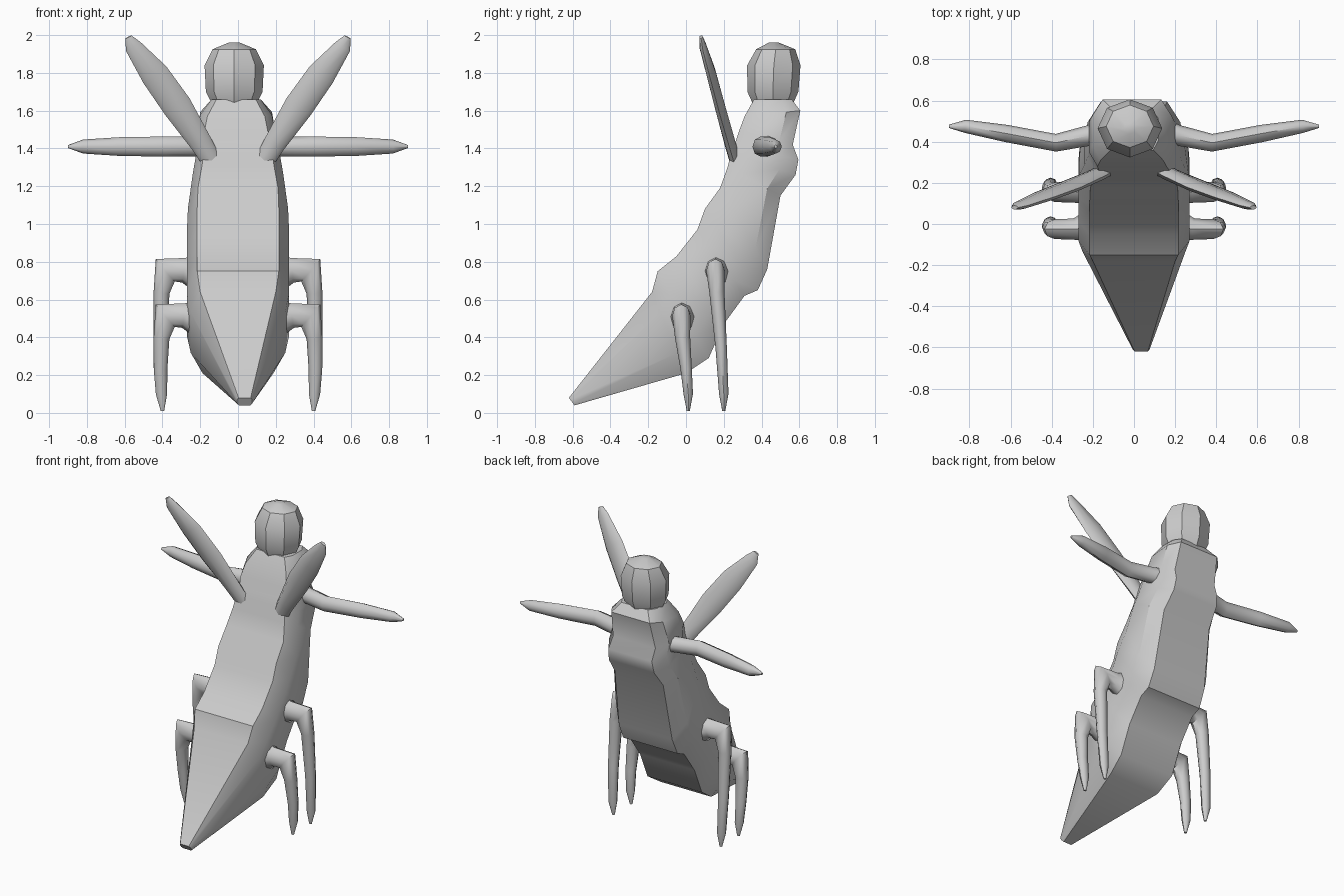
import bpy, bmesh, math
from mathutils import Vector


def loft(name, rings, angle=35):
    """Skin a list of equally sized vertex rings, cap both ends."""
    bm = bmesh.new()
    vs = [[bm.verts.new(p) for p in r] for r in rings]
    n = len(vs[0])
    for a, b in zip(vs, vs[1:]):
        for i in range(n):
            j = (i + 1) % n
            bm.faces.new((a[i], a[j], b[j], b[i]))
    bm.faces.new(vs[0])
    bm.faces.new(vs[-1])
    bmesh.ops.recalc_face_normals(bm, faces=bm.faces)
    me = bpy.data.meshes.new(name)
    bm.to_mesh(me)
    bm.free()
    ob = bpy.data.objects.new(name, me)
    bpy.context.collection.objects.link(ob)
    bpy.ops.object.select_all(action='DESELECT')
    ob.select_set(True)
    bpy.context.view_layer.objects.active = ob
    bpy.ops.object.shade_smooth_by_angle(angle=math.radians(angle))
    return ob


def limb(name, path, ref, side, sides=8):
    """Tapered tube; path rows are x, y, z, radius across, radius along ref."""
    pts = [Vector((side * p[0], p[1], p[2])) for p in path]
    rings = []
    for i, p in enumerate(pts):
        t = Vector()
        if i > 0:
            t += (p - pts[i - 1]).normalized()
        if i < len(pts) - 1:
            t += (pts[i + 1] - p).normalized()
        t.normalize()
        v = Vector(ref)
        v = (v - t * v.dot(t)).normalized()
        u = v.cross(t)
        a, b = path[i][3:]
        ring = []
        for k in range(sides):
            w = 2 * math.pi * k / sides
            ring.append(p + u * a * math.cos(w) + v * b * math.sin(w))
        rings.append(ring)
    loft(name, rings, 50)


# Body: back y z, front y z, half width, centre x
sections = [
    (-0.62, 0.08, -0.59, 0.04, 0.04, 0.035),
    (-0.18, 0.64, 0.00, 0.21, 0.25, 0),
    (-0.15, 0.75, 0.12, 0.29, 0.27, 0),
    (-0.05, 0.83, 0.20, 0.47, 0.27, 0),
    (0.06, 0.97, 0.31, 0.62, 0.27, 0),
    (0.10, 1.08, 0.38, 0.65, 0.27, 0),
    (0.18, 1.19, 0.43, 0.76, 0.265, 0),
    (0.22, 1.30, 0.50, 1.15, 0.24, 0),
    (0.24, 1.38, 0.58, 1.26, 0.225, 0),
    (0.26, 1.43, 0.595, 1.34, 0.215, 0),
    (0.28, 1.49, 0.565, 1.42, 0.21, -0.01),
    (0.31, 1.57, 0.605, 1.60, 0.19, -0.01),
    (0.36, 1.66, 0.56, 1.66, 0.13, -0.01),
]
outline = [(0, 0.8), (0.25, 1), (0.75, 1), (1, 0.75),
           (1, -0.75), (0.75, -1), (0.25, -1), (0, -0.8)]
loft("body", [[(cx + w * f, by + (fy - by) * t, bz + (fz - bz) * t)
               for t, f in outline]
              for by, bz, fy, fz, w, cx in sections])

# Head: stacked octagons
head = [(1.63, 0.115, 0.46), (1.70, 0.15, 0.46), (1.84, 0.157, 0.465),
        (1.925, 0.115, 0.475), (1.96, 0.03, 0.465)]
loft("head", [[(-0.02 + r * math.cos(k * math.pi / 4), y + 0.9 * r * math.sin(k * math.pi / 4), z)
               for k in range(8)] for z, r, y in head], 30)

for side, label in ((1, "right"), (-1, "left")):
    # Wings
    limb("wing_" + label, [
        (0.12, 0.27, 1.30, 0.05, 0.03),
        (0.19, 0.235, 1.42, 0.058, 0.03),
        (0.32, 0.18, 1.62, 0.078, 0.028),
        (0.44, 0.135, 1.79, 0.075, 0.026),
        (0.555, 0.09, 1.94, 0.045, 0.02),
        (0.58, 0.08, 1.99, 0.018, 0.01)], (0, 1, 0), side)
    # Arms
    limb("arm_" + label, [
        (0.12, 0.45, 1.41, 0.065, 0.065),
        (0.22, 0.43, 1.41, 0.05, 0.053),
        (0.38, 0.395, 1.41, 0.043, 0.053),
        (0.62, 0.44, 1.41, 0.042, 0.05),
        (0.82, 0.475, 1.41, 0.032, 0.037),
        (0.90, 0.475, 1.41, 0.008, 0.008)], (0, 0, 1), side)
    # Legs
    for pair, y, z, dy in (("front", -0.025, 0.515, 0.037), ("rear", 0.155, 0.755, 0.045)):
        limb(pair + "_leg_" + label, [
            (0.19, y + 0.02, z - 0.02, 0.11, 0.09),
            (0.29, y, z, 0.065, 0.052),
            (0.385, y, z, 0.078, 0.048),
            (0.405, y + dy * 0.2, z - 0.12, 0.042, 0.04),
            (0.41, y + dy * 0.7, z * 0.45, 0.036, 0.03),
            (0.405, y + dy, 0.10, 0.03, 0.025),
            (0.40, y + dy, 0.01, 0.009, 0.008)], (0, 1, 0), side)
